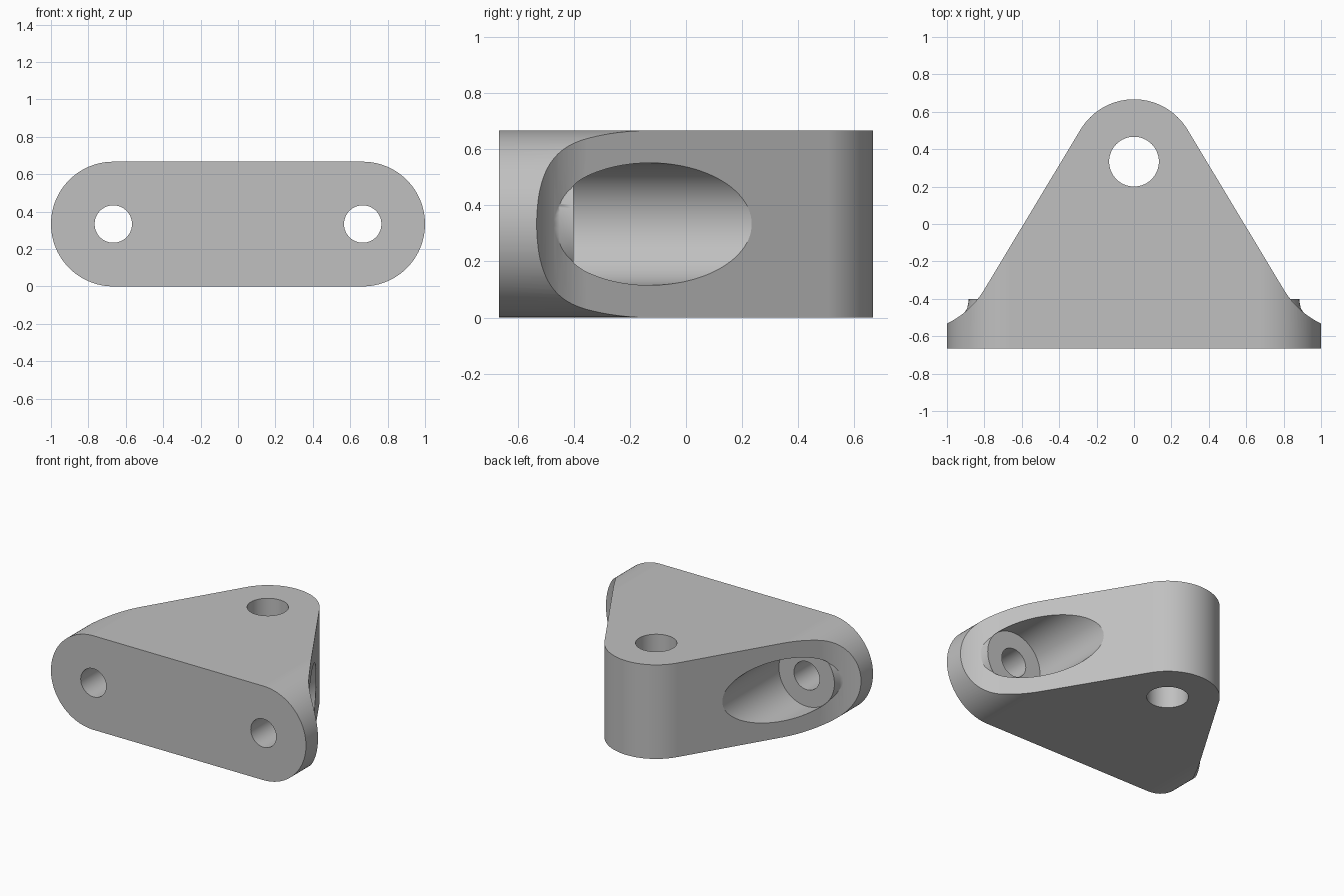
import bpy, bmesh, math
from mathutils import Vector

cube = bpy.data.objects.get("Cube")
if cube:
    bpy.data.objects.remove(cube)

R = 1 / 3           # corner radius and half height of the block
FOOT = 2 / 3        # screw hole offset from the middle
FRONT = -2 / 3

grey = bpy.data.materials.new("plain grey")
grey.use_nodes = True
colour = (0.53, 0.53, 0.53, 1)
grey.diffuse_color = colour
grey.node_tree.nodes["Principled BSDF"].inputs["Base Color"].default_value = colour


def arc(cx, cy, r, start, end, n):
    angles = [math.radians(start + (end - start) * i / n) for i in range(n + 1)]
    return [(cx + r * math.cos(a), cy + r * math.sin(a)) for a in angles]


def loft(name, rings):
    """Skin matching rings of points and cap both ends."""
    bm = bmesh.new()
    loops = [[bm.verts.new(p) for p in ring] for ring in rings]
    n = len(loops[0])
    for a, b in zip(loops, loops[1:]):
        for i in range(n):
            j = (i + 1) % n
            bm.faces.new((a[i], a[j], b[j], b[i]))
    bm.faces.new(loops[0])
    bm.faces.new(loops[-1])
    bmesh.ops.recalc_face_normals(bm, faces=bm.faces)
    mesh = bpy.data.meshes.new(name)
    bm.to_mesh(mesh)
    bm.free()
    mesh.materials.append(grey)
    obj = bpy.data.objects.new(name, mesh)
    bpy.context.collection.objects.link(obj)
    return obj


def lathe_y(name, x, profile, n=96):
    """Round solid about a front-to-back axis; profile holds (radius, y)."""
    turn = [2 * math.pi * i / n for i in range(n)]
    return loft(name, [[(x + r * math.cos(a), y, R + r * math.sin(a)) for a in turn]
                       for r, y in profile])


def combine(target, tool, operation):
    mod = target.modifiers.new(operation, 'BOOLEAN')
    mod.operation = operation
    mod.solver = 'EXACT'
    mod.object = tool
    bpy.context.view_layer.objects.active = target
    bpy.ops.object.modifier_apply(modifier=mod.name)
    bpy.data.objects.remove(tool)


# Plan outline: flat front, flared feet, tapering sides and round nose
nose = arc(0, R, R, 31, 149, 40)
flare = arc(1.209, -0.104, 0.477, 244, 211, 12)
flare[0] = (1.02, -0.542)
outline = [(1.02, FRONT)] + flare + nose
outline += [(-x, y) for x, y in reversed(flare)] + [(-1.02, FRONT)]
block = loft("bracket_body", [[(x, y, z) for x, y in outline] for z in (-0.1, 0.8)])

# Round the block ends as seen from the front
stadium = arc(FOOT, R, R, -90, 90, 48) + arc(-FOOT, R, R, 90, 270, 48)
combine(block, loft("end_rounding", [[(x, y, z) for x, z in stadium]
                                    for y in (-0.8, 0.8)]), 'INTERSECT')

# Screw seats with flared bosses, counterbores and through holes
for x in (-FOOT, FOOT):
    boss = [(0.217, -0.3), (0.217, -0.41), (0.225, -0.45), (0.24, -0.475),
            (0.27, -0.51), (0.27, -0.6)]
    combine(block, lathe_y("seat_boss", x, boss), 'UNION')
    combine(block, lathe_y("counterbore", x, [(0.218, -0.4), (0.218, 0.9)]), 'DIFFERENCE')
    combine(block, lathe_y("screw_hole", x, [(0.1, -0.9), (0.1, 0.9)], 64), 'DIFFERENCE')

# Vertical pivot hole through the nose
pivot = arc(0, R, 0.133, 0, 360, 64)[:-1]
combine(block, loft("pivot_hole", [[Vector((x, y, z)) for x, y in pivot]
                                   for z in (-0.2, 0.9)]), 'DIFFERENCE')

# Smooth curves with crisp edges
bpy.ops.object.select_all(action='DESELECT')
block.select_set(True)
bpy.context.view_layer.objects.active = block
bpy.ops.object.shade_smooth_by_angle(angle=math.radians(25))
weighted = block.modifiers.new("flat_face_normals", 'WEIGHTED_NORMAL')
weighted.keep_sharp = True
